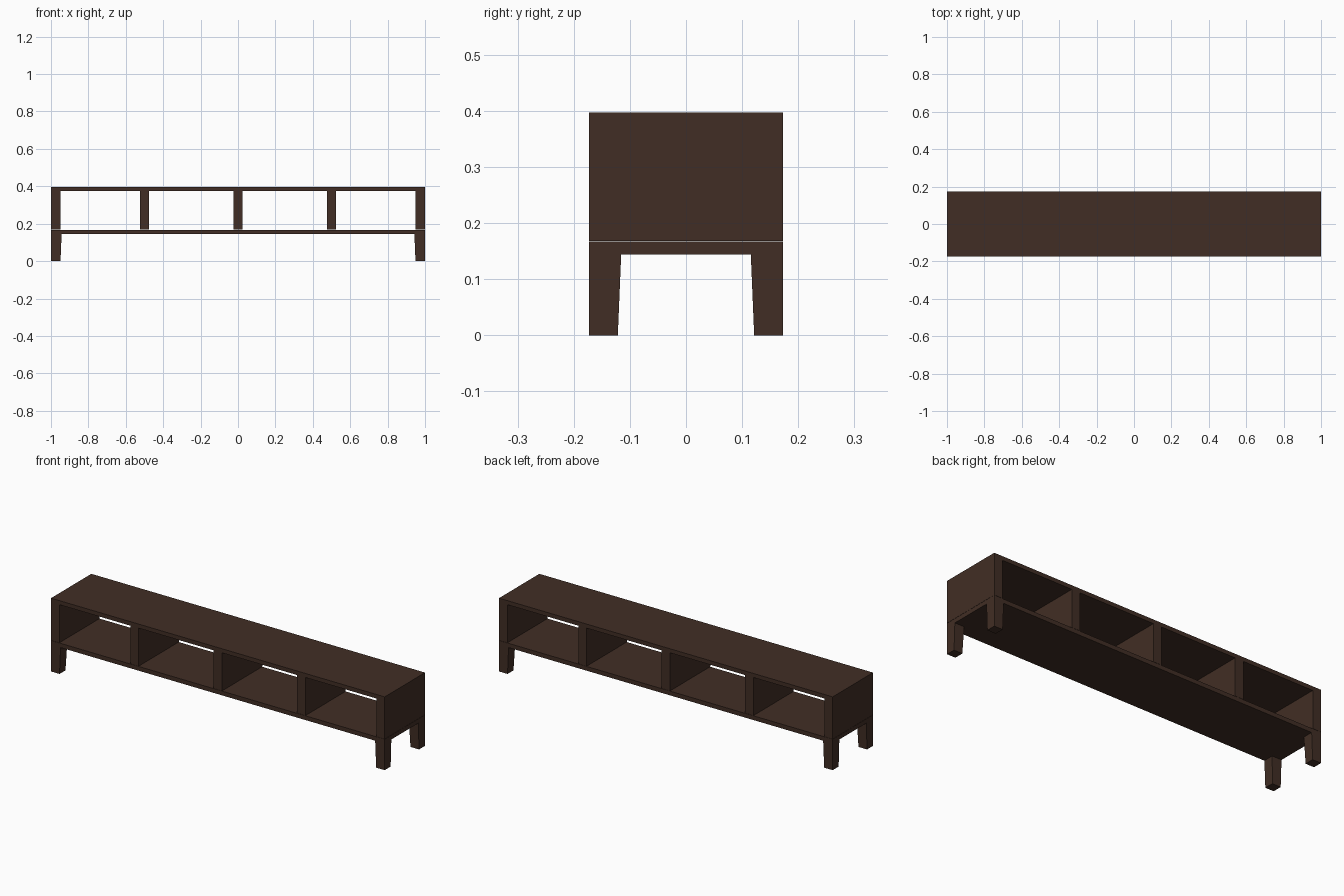
import bpy, bmesh

if "Cube" in bpy.data.objects:
    bpy.data.objects.remove(bpy.data.objects["Cube"])

HALF_D = 0.1725   # half depth

wood = bpy.data.materials.new("dark brown wood")
wood.diffuse_color = (0.053, 0.027, 0.018, 1)
wood.use_nodes = True
wood.node_tree.nodes["Principled BSDF"].inputs["Base Color"].default_value = wood.diffuse_color


def finish(name, bm):
    bmesh.ops.recalc_face_normals(bm, faces=bm.faces[:])
    me = bpy.data.meshes.new(name)
    bm.to_mesh(me)
    bm.free()
    me.materials.append(wood)
    ob = bpy.data.objects.new(name, me)
    bpy.context.collection.objects.link(ob)
    return ob


def board(name, x0, x1, z0, z1):
    """Full-depth flat board."""
    bm = bmesh.new()
    bmesh.ops.create_cube(bm, size=1)
    for v in bm.verts:
        v.co.x = x1 if v.co.x > 0 else x0
        v.co.y = HALF_D if v.co.y > 0 else -HALF_D
        v.co.z = z1 if v.co.z > 0 else z0
    return finish(name, bm)


def leg(name, sx, sy, top=0.057, bottom=0.051, height=0.1445):
    """Square leg, straight outside, tapered on the two inner sides."""
    bm = bmesh.new()
    bmesh.ops.create_cube(bm, size=1)
    for v in bm.verts:
        w = top if v.co.z > 0 else bottom
        v.co.x = sx * (1.0 - (w if v.co.x < 0 else 0))
        v.co.y = sy * (HALF_D - (w if v.co.y < 0 else 0))
        v.co.z = height if v.co.z > 0 else 0
    return finish(name, bm)


# horizontal boards
board("top_board", -1, 1, 0.375, 0.397)
board("bottom_board", -1, 1, 0.1445, 0.1675)

# upright panels (hairline joint above the bottom board)
for name, xc in (("left_side", -0.975), ("left_divider", -0.5),
                 ("middle_divider", 0), ("right_divider", 0.5),
                 ("right_side", 0.975)):
    board(name, xc - 0.025, xc + 0.025, 0.1685, 0.375)

# four corner legs
for sx, side in ((-1, "left"), (1, "right")):
    for sy, end in ((-1, "front"), (1, "back")):
        leg(f"{end}_{side}_leg", sx, sy)
